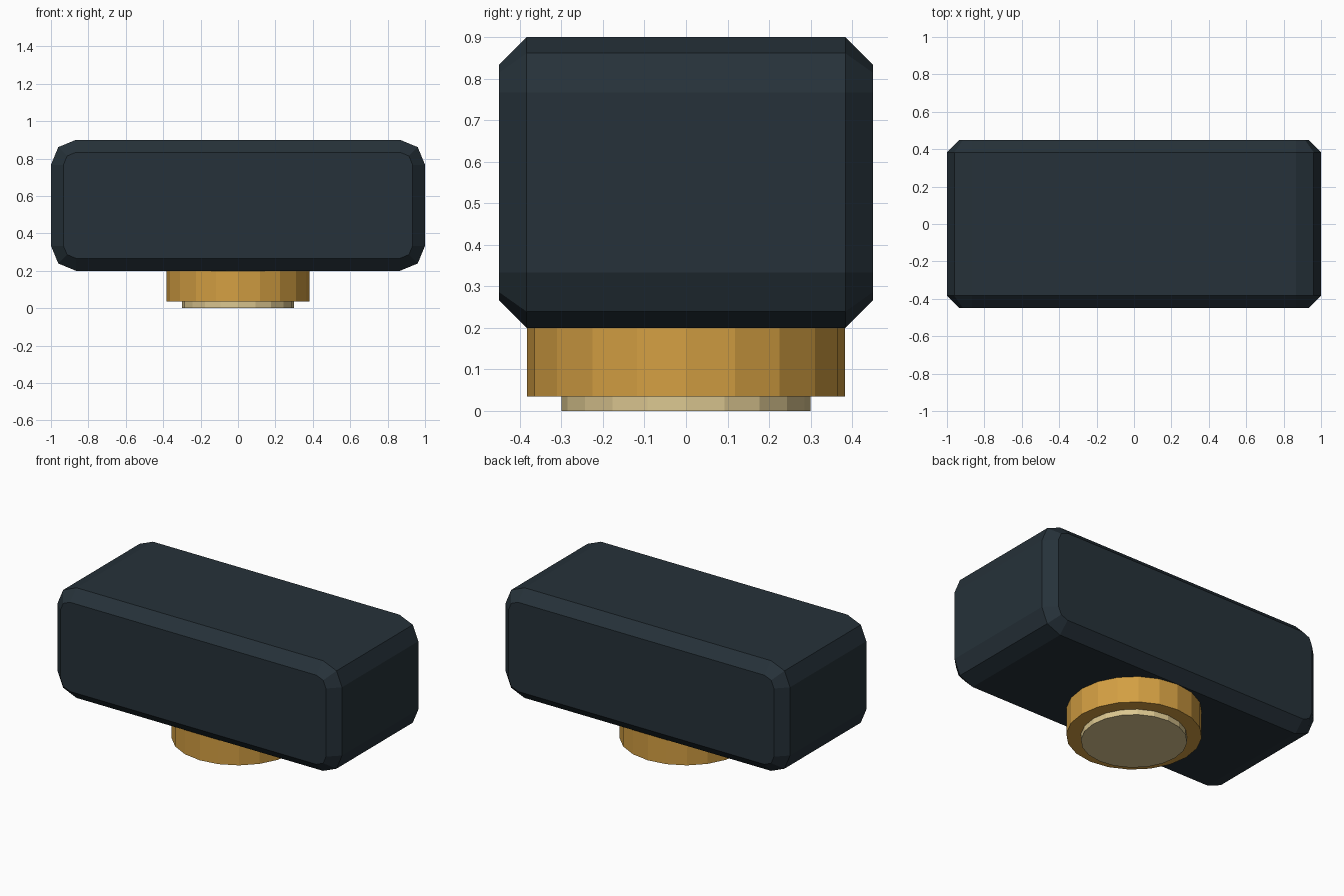
import bpy, bmesh, math

cube = bpy.data.objects.get("Cube")
if cube:
    bpy.data.objects.remove(cube)


def material(name, color):
    m = bpy.data.materials.new(name)
    m.use_nodes = True
    m.diffuse_color = color
    m.node_tree.nodes["Principled BSDF"].inputs["Base Color"].default_value = color
    return m


def finish(name, bm, mat):
    bmesh.ops.recalc_face_normals(bm, faces=bm.faces)
    mesh = bpy.data.meshes.new(name)
    bm.to_mesh(mesh)
    bm.free()
    mesh.materials.append(mat)
    obj = bpy.data.objects.new(name, mesh)
    bpy.context.collection.objects.link(obj)
    return obj


def rounded_outline(cx, cz, radius):
    """Rounded rectangle about the corner centres, two segments per corner."""
    points = []
    for quarter, (sx, sz) in enumerate([(1, 1), (-1, 1), (-1, -1), (1, -1)]):
        for step in range(3):
            a = math.radians(90 * quarter + 45 * step)
            points.append((sx * cx + radius * math.cos(a),
                           MID_Z + sz * cz + radius * math.sin(a)))
    return points


def drum(name, radius, bottom, top, mat):
    bm = bmesh.new()
    bmesh.ops.create_cone(bm, cap_ends=True, segments=20,
                          radius1=radius, radius2=radius, depth=top - bottom)
    bmesh.ops.translate(bm, verts=bm.verts, vec=(0, 0, (top + bottom) / 2))
    return finish(name, bm, mat)


dark = material("dark slate", (0.019, 0.031, 0.041, 1))
gold = material("gold", (0.65, 0.345, 0.055, 1))
cream = material("pale brass", (0.71, 0.57, 0.28, 1))

# Head block: rounded outline lofted front to back with chamfered ends
MID_Z = 0.55
CHAMFER = 0.0667
bm = bmesh.new()
rings = []
for y, radius in [(-0.45, CHAMFER), (-0.45 + CHAMFER, 2 * CHAMFER),
                  (0.45 - CHAMFER, 2 * CHAMFER), (0.45, CHAMFER)]:
    outline = rounded_outline(1 - 2 * CHAMFER, 0.35 - 2 * CHAMFER, radius)
    rings.append([bm.verts.new((x, y, z)) for x, z in outline])
for a, b in zip(rings, rings[1:]):
    for i in range(len(a)):
        j = (i + 1) % len(a)
        bm.faces.new((a[i], a[j], b[j], b[i]))
bm.faces.new(rings[0])
bm.faces.new(rings[-1])
finish("head_block", bm, dark)

# Collar and end disc below the block
drum("collar", 0.383, 0.035, 0.21, gold)
drum("end_disc", 0.3, 0.0, 0.045, cream)
